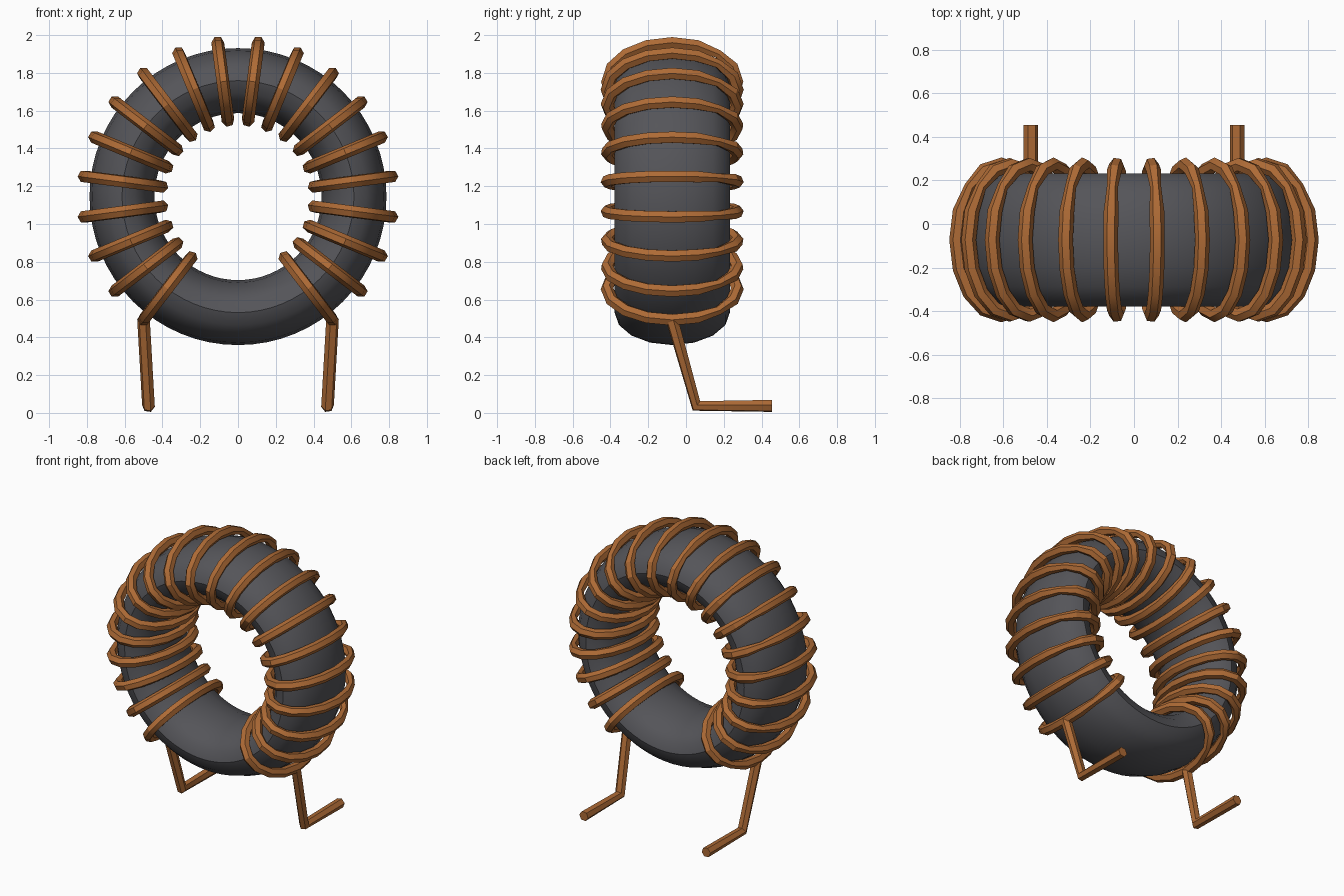
import bpy
from math import sin, cos, pi, radians
from mathutils import Vector

cube = bpy.data.objects.get("Cube")
if cube:
    bpy.data.objects.remove(cube, do_unlink=True)

CENTRE = Vector((0, -0.073, 1.145))
MAJOR = 0.614
WIRE_RADIUS = 0.034
TURNS = 20
STEP = radians(15)
START = radians(-52.5)


def material(name, rgb):
    mat = bpy.data.materials.new(name)
    mat.use_nodes = True
    colour = (*rgb, 1)
    mat.diffuse_color = colour
    mat.node_tree.nodes["Principled BSDF"].inputs["Base Color"].default_value = colour
    return mat


def activate(obj):
    bpy.ops.object.select_all(action='DESELECT')
    obj.select_set(True)
    bpy.context.view_layer.objects.active = obj


def wire(name, points, radii=None, closed=False):
    """Six-sided wire swept along a path, turned into a mesh."""
    curve = bpy.data.curves.new(name, 'CURVE')
    curve.dimensions = '3D'
    curve.bevel_depth = WIRE_RADIUS
    curve.bevel_resolution = 1
    curve.use_fill_caps = not closed
    spline = curve.splines.new('POLY')
    spline.points.add(len(points) - 1)
    spline.use_cyclic_u = closed
    for i, (point, co) in enumerate(zip(spline.points, points)):
        point.co = (*co, 1)
        point.radius = radii[i] if radii else 1
    obj = bpy.data.objects.new(name, curve)
    bpy.context.collection.objects.link(obj)
    curve.materials.append(copper)
    activate(obj)
    bpy.ops.object.convert(target='MESH')
    bpy.ops.object.shade_smooth_by_angle(angle=radians(30))
    return obj


ferrite = material("dark grey ferrite", (0.09, 0.09, 0.1))
copper = material("copper", (0.42, 0.145, 0.036))

# Ring core: a torus stretched along its axis
bpy.ops.mesh.primitive_torus_add(major_segments=64, minor_segments=16,
                                 major_radius=MAJOR, minor_radius=0.172,
                                 location=CENTRE, rotation=(pi / 2, 0, 0))
core = bpy.context.object
core.name = "ring_core"
core.scale.z = 0.305 / 0.172
bpy.ops.object.transform_apply(location=False)
core.data.materials.append(ferrite)
bpy.ops.object.shade_smooth_by_angle(angle=radians(35))

# Winding: one oval loop per turn, pinched where it meets the next
SIDES = 16
for turn in range(TURNS):
    a = START + turn * STEP
    outward = Vector((cos(a), 0, sin(a)))
    path, radii = [], []
    for i in range(SIDES):
        t = 2 * pi * i / SIDES
        path.append(CENTRE + outward * (MAJOR + 0.208 * cos(t))
                    + Vector((0, 0.345 * sin(t), 0)))
        radii.append(0.75 if i == 2 else 1)
    wire(f"winding_turn_{turn + 1}", path, radii, closed=True)

# Leads: down from the two end turns, then bent to the back
for side, name in ((1, "left_lead"), (-1, "right_lead")):
    wire(name, [(side * 0.5, -0.073, 0.49),
                (side * 0.474, 0.055, 0.037),
                (side * 0.474, 0.455, 0.037)])
